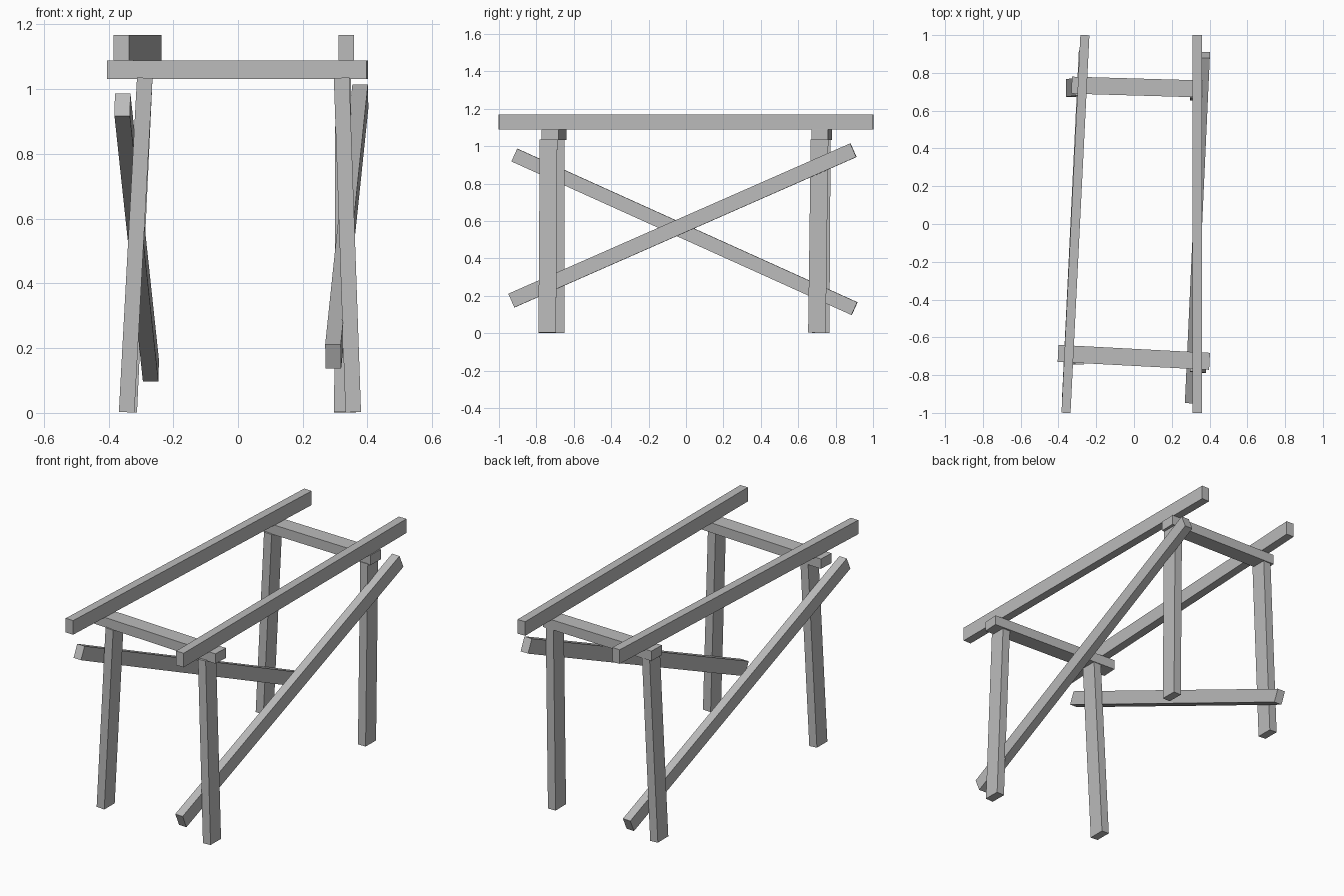
import bpy
import bmesh
from mathutils import Vector, Matrix

cube = bpy.data.objects.get("Cube")
if cube:
    bpy.data.objects.remove(cube)

grey = bpy.data.materials.new("plain grey")
grey.use_nodes = True
colour = (0.5, 0.5, 0.5, 1)
grey.diffuse_color = colour
grey.node_tree.nodes["Principled BSDF"].inputs["Base Color"].default_value = colour


def timber(name, start, end, width, depth, up=(0, 0, 1)):
    """Square-cut timber between two end centres; depth lies along up."""
    a, b = Vector(start), Vector(end)
    along = (b - a).normalized()
    side = along.cross(Vector(up)).normalized()
    top = side.cross(along)
    frame = Matrix((along, side, top)).transposed().to_4x4()
    frame.translation = (a + b) / 2
    size = Matrix.Diagonal(((b - a).length, width, depth, 1))
    bm = bmesh.new()
    bmesh.ops.create_cube(bm, size=1, matrix=frame @ size)
    bmesh.ops.recalc_face_normals(bm, faces=bm.faces)
    mesh = bpy.data.meshes.new(name)
    bm.to_mesh(mesh)
    bm.free()
    mesh.materials.append(grey)
    obj = bpy.data.objects.new(name, mesh)
    bpy.context.collection.objects.link(obj)


# Long top rails
RAIL_Z = 1.128
timber("left_rail", (0.335, -1, RAIL_Z), (0.335, 1, RAIL_Z), 0.048, 0.08)
timber("right_rail", (-0.36, -1, RAIL_Z), (-0.26, 1, RAIL_Z), 0.048, 0.08)

# Cross beams under the rails
BEAM_Z = 1.06
timber("front_beam", (-0.402, -0.685, BEAM_Z), (0.4, -0.727, BEAM_Z), 0.09, 0.056)
timber("back_beam", (-0.33, 0.735, BEAM_Z), (0.365, 0.715, BEAM_Z), 0.09, 0.056)

# Splayed legs: foot x, foot y, top x, top y
legs = {
    "front_left_leg": (0.356, -0.742, 0.32, -0.735),
    "front_right_leg": (-0.344, -0.697, -0.288, -0.697),
    "back_left_leg": (0.321, 0.7, 0.325, 0.714),
    "back_right_leg": (-0.336, 0.72, -0.288, 0.726),
}
for name, (fx, fy, tx, ty) in legs.items():
    timber(name, (fx, fy, 0.002), (tx, ty, 1.035), 0.048, 0.094, up=(0, 1, 0))

# Diagonal side braces
timber("left_brace", (0.294, -0.933, 0.174), (0.378, 0.895, 0.978), 0.048, 0.08)
timber("right_brace", (-0.357, -0.917, 0.952), (-0.269, 0.901, 0.131), 0.048, 0.075)
